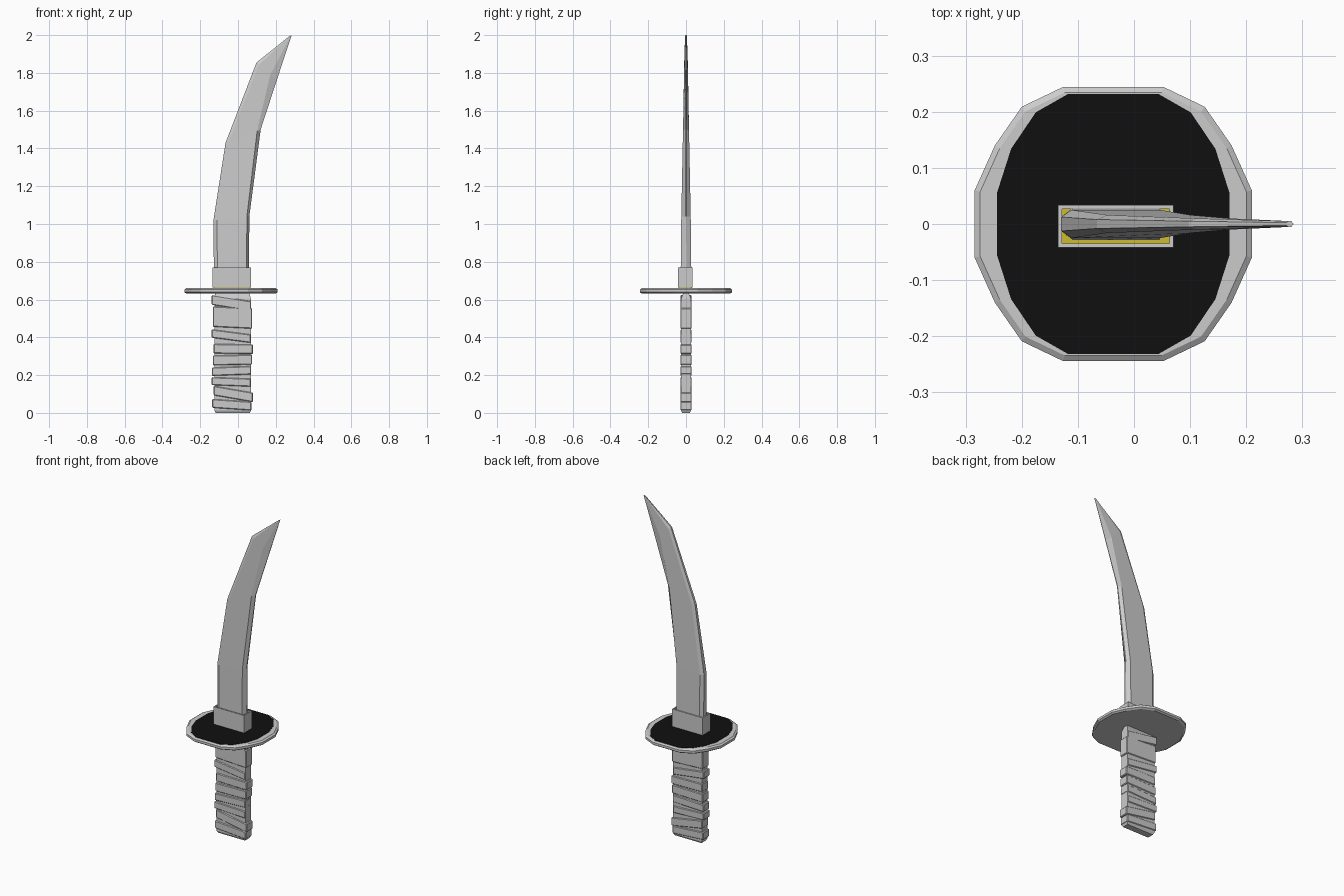
import bpy, bmesh
from mathutils import Vector

if "Cube" in bpy.data.objects:
    bpy.data.objects.remove(bpy.data.objects["Cube"])


def material(name, rgb):
    m = bpy.data.materials.new(name)
    m.diffuse_color = (*rgb, 1)
    m.use_nodes = True
    m.node_tree.nodes["Principled BSDF"].inputs["Base Color"].default_value = m.diffuse_color
    return m


def loft(name, rings, closed=False, mat=None, bevel=0):
    """Skin a list of equal-length rings; cap the ends or join them in a loop."""
    bm = bmesh.new()
    vs = [[bm.verts.new(p) for p in r] for r in rings]
    n = len(vs[0])
    pairs = list(zip(vs, vs[1:])) + ([(vs[-1], vs[0])] if closed else [])
    for a, b in pairs:
        for i in range(n):
            j = (i + 1) % n
            bm.faces.new((a[i], a[j], b[j], b[i]))
    if not closed:
        bm.faces.new(vs[0][::-1])
        bm.faces.new(vs[-1])
    bmesh.ops.recalc_face_normals(bm, faces=bm.faces)
    me = bpy.data.meshes.new(name)
    bm.to_mesh(me)
    bm.free()
    ob = bpy.data.objects.new(name, me)
    bpy.context.collection.objects.link(ob)
    if mat:
        me.materials.append(mat)
    if bevel:
        mod = ob.modifiers.new("bevel", 'BEVEL')
        mod.width, mod.segments = bevel, 1
    return ob


def rect(x0, x1, y0, y1, z0, z1=None):
    """Rectangle ring whose height runs from z0 at x0 to z1 at x1."""
    z1 = z0 if z1 is None else z1
    return [(x0, y0, z0), (x1, y0, z1), (x1, y1, z1), (x0, y1, z0)]


black = material("black", (0.005, 0.005, 0.005))
yellow = material("yellow", (0.6, 0.5, 0.03))

# Blade: spine point, edge point, half thickness, spine and edge bevel fractions
stations = [
    ((-.127, .66), (.058, .66), .029, .10, .07),
    ((-.130, 1.02), (.060, 1.04), .025, .10, .07),
    ((-.066, 1.43), (.120, 1.50), .016, .10, .10),
    ((.098, 1.855), (.205, 1.76), .010, .12, .32),
    ((.272, 1.994), (.284, 2.0), .005, .20, .30),
]
rings = []
for s, e, t, fs, fe in stations:
    s, e = Vector((s[0], 0, s[1])), Vector((e[0], 0, e[1]))
    y = Vector((0, t, 0))
    a, b = s.lerp(e, fs), s.lerp(e, 1 - fe)
    rings.append([s - y * .5, a - y, b - y, e - y * .15,
                  e + y * .15, b + y, a + y, s + y * .5])
loft("blade", rings)

# Hollow collar with a yellow floor
outer, inner = (-.135, .07, -.042, .034), (-.128, .063, -.035, .027)
loft("collar", [rect(*outer, .664), rect(*outer, .77),
                rect(*inner, .77), rect(*inner, .664)], closed=True)
loft("collar_floor", [rect(*inner, .655), rect(*inner, .665)], mat=yellow)

# Guard: sixteen-sided disc mirrored from a quarter outline
cx = -.037


def outline(quarter, z, s=1):
    right = quarter + [(x, -y) for x, y in quarter[::-1]]
    pts = right + [(-x, -y) for x, y in right]
    return [(cx + x * s, y * s, z) for x, y in pts]


rim = [(.090, .244), (.163, .209), (.211, .140), (.247, .060)]
face = [(.080, .232), (.138, .199), (.182, .134), (.207, .056)]
loft("guard", [outline(rim, .632, .96), outline(rim, .639),
               outline(rim, .653), outline(rim, .660, .96)])
loft("guard_face", [outline(face, .655), outline(face, .662)], mat=black)

# Grip core
loft("grip_core", [rect(-.118, .062, -.020, .020, 0),
                   rect(-.125, .068, -.026, .026, .012),
                   rect(-.125, .068, -.026, .026, .605),
                   rect(-.120, .060, -.014, .014, .635)])

# Uneven grip wraps: left height, right height, band height, x offset
wraps = [
    (.598, .565, .052, -.004),
    (.510, .500, .108, .002),
    (.420, .393, .044, -.005),
    (.340, .337, .050, .006),
    (.278, .282, .052, .002),
    (.218, .226, .044, -.003),
    (.168, .160, .042, -.005),
    (.118, .082, .050, .006),
    (.050, .036, .046, -.002),
]
for i, (zl, zr, h, dx) in enumerate(wraps):
    box = (-.135 + dx, .073 + dx, -.030, .030)
    loft(f"grip_wrap_{i + 1}", [rect(*box, zl - h / 2, zr - h / 2),
                                rect(*box, zl + h / 2, zr + h / 2)], bevel=.004)
